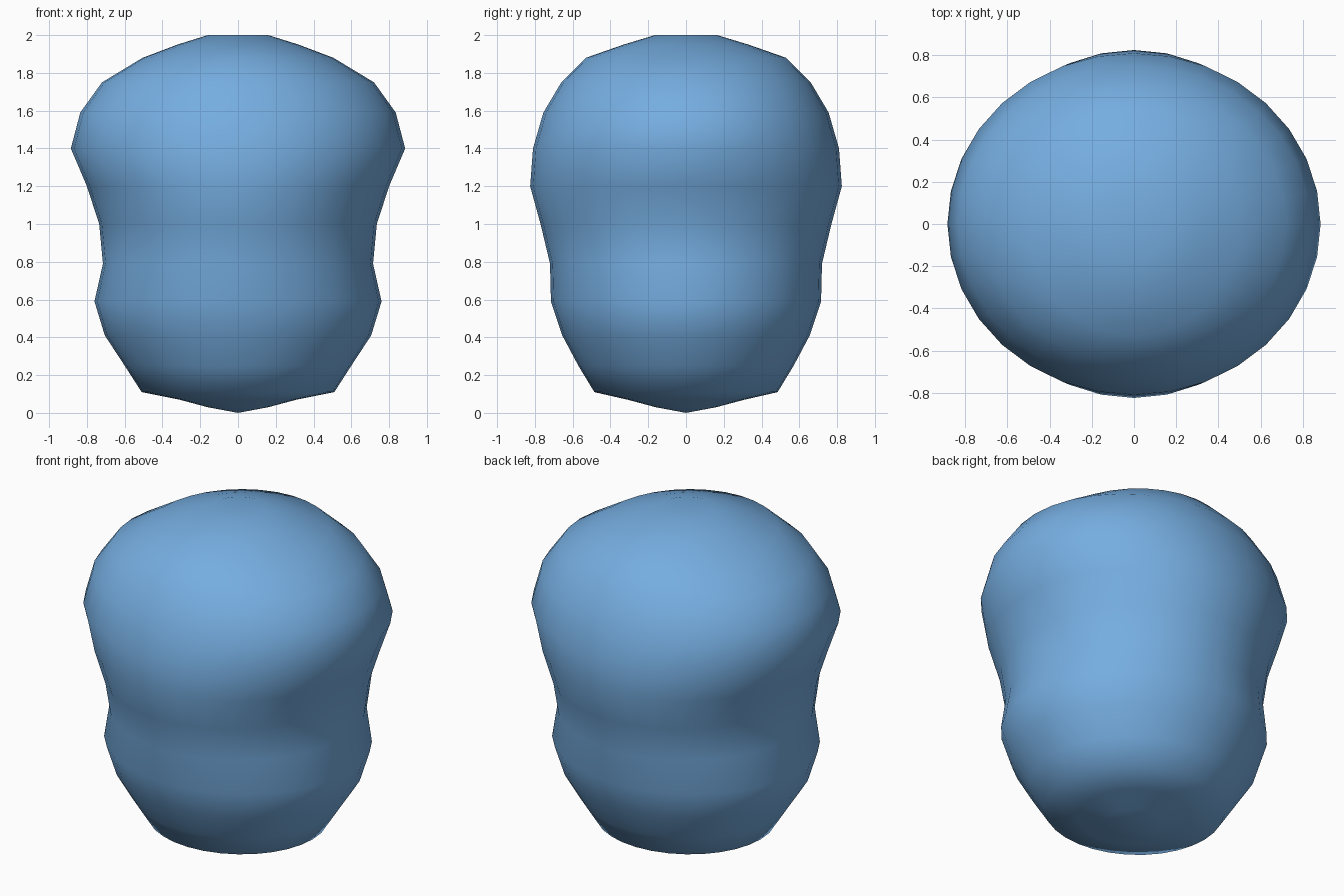
import bpy, bmesh
from math import sin, cos, tau

if "Cube" in bpy.data.objects:
    bpy.data.objects.remove(bpy.data.objects["Cube"])

SEGMENTS = 32

# profile of the pebble from bottom to top: height, half width in x, half depth in y
PROFILE = [
    (0.03, 0.16, 0.16), (0.07, 0.31, 0.31), (0.11, 0.51, 0.485), (0.25, 0.60, 0.57),
    (0.41, 0.705, 0.655), (0.59, 0.76, 0.715), (0.79, 0.715, 0.72), (1.00, 0.735, 0.77),
    (1.20, 0.80, 0.825), (1.40, 0.885, 0.81), (1.59, 0.835, 0.755), (1.75, 0.72, 0.66),
    (1.88, 0.505, 0.53), (1.95, 0.32, 0.33), (2.00, 0.16, 0.165),
]
BOTTOM_POLE, TOP_POLE = 0.0, 1.99


def ring(bm, z, rx, ry):
    return [bm.verts.new((rx * cos(tau * i / SEGMENTS), ry * sin(tau * i / SEGMENTS), z))
            for i in range(SEGMENTS)]


# lumpy body: stacked elliptical rings closed by a pole at each end
bm = bmesh.new()
rings = [ring(bm, *row) for row in PROFILE]
bottom = bm.verts.new((0, 0, BOTTOM_POLE))
top = bm.verts.new((0, 0, TOP_POLE))
for i in range(SEGMENTS):
    j = (i + 1) % SEGMENTS
    for lo, hi in zip(rings, rings[1:]):
        bm.faces.new((lo[i], lo[j], hi[j], hi[i]))
    bm.faces.new((bottom, rings[0][j], rings[0][i]))
    bm.faces.new((top, rings[-1][i], rings[-1][j]))
bmesh.ops.recalc_face_normals(bm, faces=bm.faces)
for face in bm.faces:
    face.smooth = True

mesh = bpy.data.meshes.new("lumpy_body")
bm.to_mesh(mesh)
bm.free()
body = bpy.data.objects.new("lumpy_body", mesh)
bpy.context.collection.objects.link(body)

# blue surface
blue = bpy.data.materials.new("blue")
blue.diffuse_color = (0.18, 0.42, 0.75, 1)
blue.use_nodes = True
blue.node_tree.nodes["Principled BSDF"].inputs["Base Color"].default_value = blue.diffuse_color
mesh.materials.append(blue)
